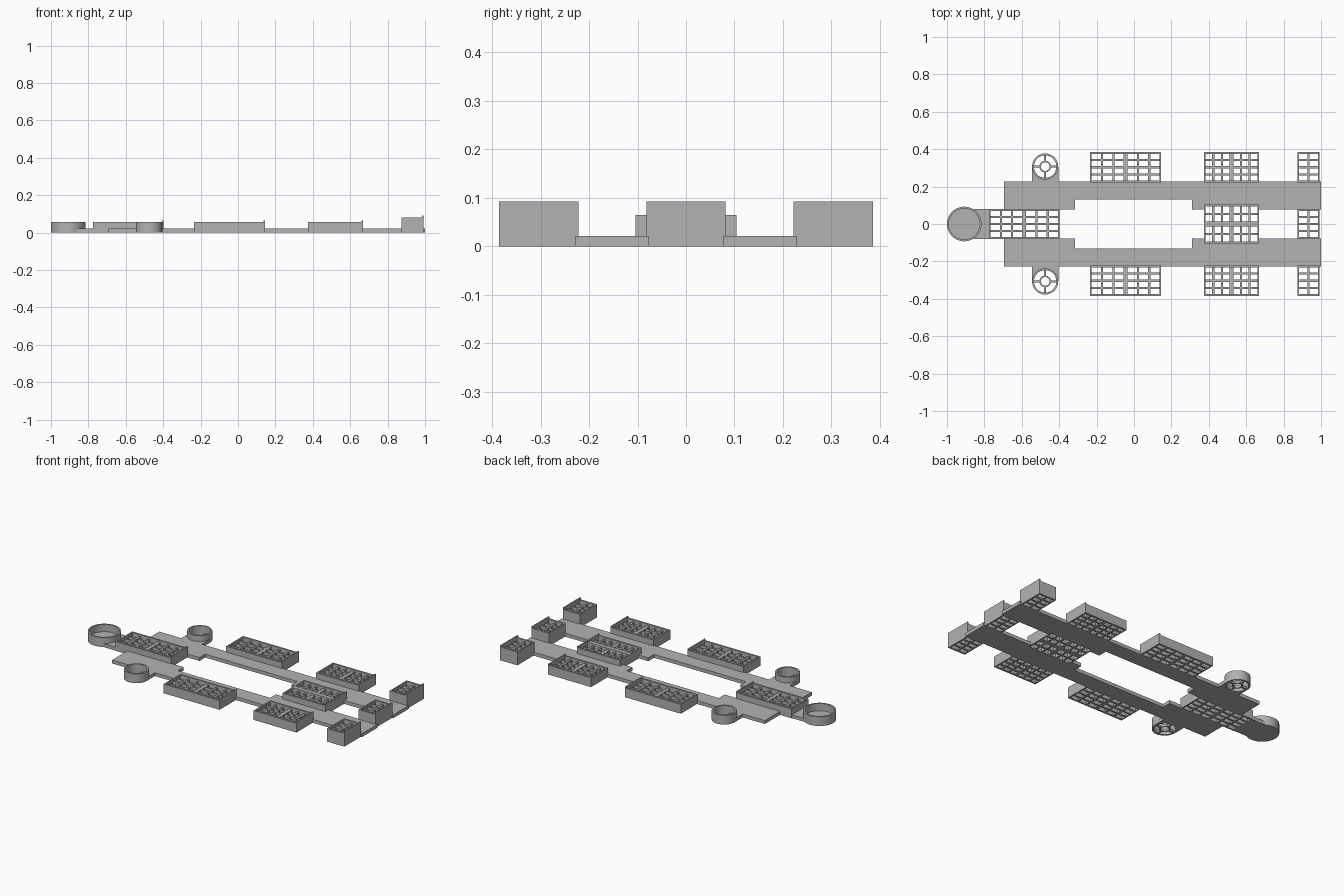
import bpy, bmesh, math

if "Cube" in bpy.data.objects:
    bpy.data.objects.remove(bpy.data.objects["Cube"])

grey = bpy.data.materials.new("plain grey")
grey.diffuse_color = (0.45, 0.45, 0.45, 1)
grey.use_nodes = True
grey.node_tree.nodes["Principled BSDF"].inputs["Base Color"].default_value = grey.diffuse_color


def finish(name, bm, smooth=False):
    bmesh.ops.remove_doubles(bm, verts=bm.verts, dist=1e-5)
    bmesh.ops.recalc_face_normals(bm, faces=bm.faces)
    me = bpy.data.meshes.new(name)
    bm.to_mesh(me)
    bm.free()
    me.materials.append(grey)
    ob = bpy.data.objects.new(name, me)
    bpy.context.collection.objects.link(ob)
    if smooth:
        bpy.ops.object.select_all(action='DESELECT')
        ob.select_set(True)
        bpy.context.view_layer.objects.active = ob
        bpy.ops.object.shade_smooth_by_angle(angle=math.radians(35))


def prism(name, pts, h):
    bm = bmesh.new()
    f = bm.faces.new([bm.verts.new((x, y, 0)) for x, y in pts])
    g = bmesh.ops.extrude_face_region(bm, geom=[f])["geom"]
    for v in g:
        if isinstance(v, bmesh.types.BMVert):
            v.co.z = h
    if not any(len(e.link_faces) == 1 for e in bm.edges):
        return finish(name, bm)
    bm.faces.new([v for v in f.verts])
    finish(name, bm)


def breaks(a, b, groups, per, wall, bar, gap):
    """Alternating wall / hole edges; returns the positions and the index of wide gaps."""
    n = groups * per
    hole = (b - a - 2 * wall - (n - groups) * bar - (groups - 1) * gap) / n
    pos, wide = [a, a + wall], []
    for i in range(n):
        pos.append(pos[-1] + hole)
        if i < n - 1:
            is_gap = (i + 1) % per == 0
            if is_gap:
                wide.append(len(pos) - 1)
            pos.append(pos[-1] + (gap if is_gap else bar))
    return pos + [b], wide


def tray(name, x0, x1, y0, y1, h, lip, gx=2, nx=3, gy=1, ny=4):
    """Perforated tray: rim, egg-crate grid and a raised lip on its +x end."""
    xs, _ = breaks(x0, x1, gx, nx, 0.008, 0.011, 0.020)
    ys, ridge = breaks(y0, y1, gy, ny, 0.011, 0.011, 0.026)
    nxs, nys = len(xs) - 1, len(ys) - 1

    def height(i, j):
        if not (0 <= i < nxs and 0 <= j < nys):
            return 0
        if i == nxs - 1:
            return lip
        if i == 0 or j in (0, nys - 1) or j in ridge:
            return h
        return 0 if i % 2 and j % 2 else h - 0.010

    bm = bmesh.new()

    def quad(*co):
        bm.faces.new([bm.verts.new(c) for c in co])

    for i in range(nxs):
        for j in range(nys):
            z = height(i, j)
            a, b, c, d = xs[i], xs[i + 1], ys[j], ys[j + 1]
            if not z:
                continue
            quad((a, c, z), (b, c, z), (b, d, z), (a, d, z))
            quad((a, d, 0), (b, d, 0), (b, c, 0), (a, c, 0))
            # side walls down to each lower neighbour
            for di, dj, p, q in ((-1, 0, (a, d), (a, c)), (1, 0, (b, c), (b, d)),
                                 (0, -1, (a, c), (b, c)), (0, 1, (b, d), (a, d))):
                low = height(i + di, j + dj)
                if low < z:
                    quad((*p, low), (*q, low), (*q, z), (*p, z))
    finish(name, bm)


def lathe(name, cx, cy, profile, closed=True, seg=48):
    bm = bmesh.new()
    vs = [bm.verts.new((cx + r, cy, z)) for r, z in profile]
    es = [bm.edges.new(p) for p in zip(vs, vs[1:])]
    if closed:
        es.append(bm.edges.new((vs[-1], vs[0])))
    bmesh.ops.spin(bm, geom=vs + es, cent=(cx, cy, 0), axis=(0, 0, 1),
                   angle=2 * math.pi, steps=seg)
    finish(name, bm, True)


def ring(name, cx, cy, ro, ri, h):
    lathe(name, cx, cy, [(ri, 0), (ro, 0), (ro, h), (ri, h)])


H, LIP = 0.057, 0.065
CX, CY = -0.475, 0.307

for s, side in ((-1, "front"), (1, "back")):
    # side rail with cup bracket and centre-tray notch
    arc = [(CX + 0.066 * math.cos(t), CY + 0.066 * math.sin(t))
           for t in (math.pi * (1 + k / 16) for k in range(17))]
    outline = ([(-0.695, 0.0765), (-0.695, 0.2285), (CX - 0.07, 0.2285), (CX - 0.07, CY)]
               + arc + [(CX + 0.07, CY), (CX + 0.07, 0.2285), (1.0, 0.2285), (1.0, 0.0765),
                        (0.662, 0.0765), (0.662, 0.098), (0.38, 0.098), (0.38, 0.0765),
                        (0.31, 0.0765), (0.31, 0.132), (-0.315, 0.132), (-0.315, 0.0765)])
    prism(side + "_rail", [(x, s * y) for x, y in outline], 0.021)

    # outer trays
    y0, y1 = sorted((s * 0.2215, s * 0.3855))
    tray(side + "_long_tray", -0.235, 0.145, y0, y1, H, LIP)
    tray(side + "_short_tray", 0.375, 0.667, y0, y1, H, LIP)
    tray(side + "_end_tray", 0.875, 0.992, y0, y1, 0.081, 0.092, gx=1, nx=2)

    # spoked round cup
    cy = s * CY
    ring(side + "_cup_wall", CX, cy, 0.070, 0.060, H)
    ring(side + "_cup_hub", CX, cy, 0.031, 0.023, 0.015)
    for k in range(4):
        c, n = math.cos(k * math.pi / 2), math.sin(k * math.pi / 2)
        prism(f"{side}_cup_spoke_{k}",
              [(CX + r * c - w * n, cy + r * n + w * c) for r, w in
               ((0.028, -0.005), (0.063, -0.005), (0.063, 0.005), (0.028, 0.005))], 0.015)

# centre line trays
tray("centre_long_tray", -0.775, -0.398, -0.0815, 0.0815, H, LIP)
tray("centre_split_tray", 0.375, 0.667, -0.1045, 0.1045, H, LIP, gy=2, ny=2)
tray("centre_end_tray", 0.875, 0.992, -0.0815, 0.0815, 0.081, 0.092, gx=1, nx=2)

# large closed cup and the tongue joining it to the centre tray
lathe("large_cup", -0.9075, 0, [(0, 0), (0.0925, 0), (0.0925, H), (0.083, H), (0.083, 0.012), (0, 0.012)],
      closed=False, seg=64)
tongue = [(-0.9075 + 0.088 * math.cos(t), 0.088 * math.sin(t))
          for t in (math.radians(64 - 8 * k) for k in range(17))]
prism("cup_tongue", [(-0.77, -0.079), (-0.77, 0.079)] + tongue, 0.021)
